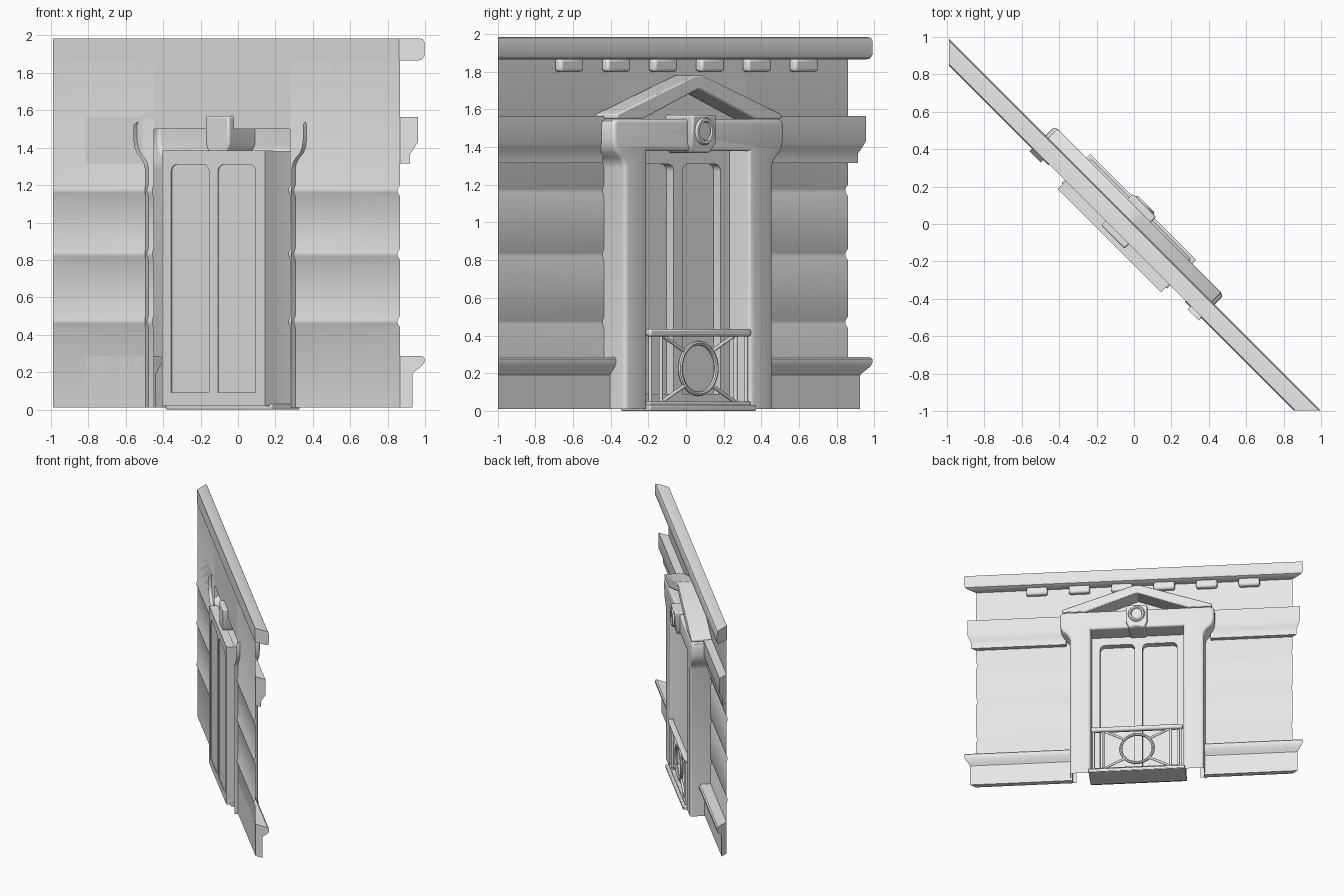
import bpy, bmesh
from math import pi, sin, cos
from mathutils import Matrix, Vector

cube = bpy.data.objects.get("Cube")
if cube:
    bpy.data.objects.remove(cube)

stone = bpy.data.materials.new("pale_stone")
stone.use_nodes = True
stone.diffuse_color = (0.8, 0.8, 0.8, 1)
stone.node_tree.nodes["Principled BSDF"].inputs["Base Color"].default_value = (0.8, 0.8, 0.8, 1)

# Local frame: x along the wall, y outward, z up; the wall stands diagonally
TURN = Matrix.Rotation(-pi / 4, 4, 'Z')
CX = -0.03                      # centre line of the doorway
WALL, HOLE = -0.092, 0.515      # wall plane and half width of its opening
ENDS = ((1, 1.41), (-1, 1.40))  # side and mitre offset of the wall ends
parts = []


def finish(name, bm, bevel=0, segments=2):
    bmesh.ops.recalc_face_normals(bm, faces=bm.faces)
    mesh = bpy.data.meshes.new(name)
    bm.to_mesh(mesh)
    bm.free()
    obj = bpy.data.objects.new(name, mesh)
    bpy.context.collection.objects.link(obj)
    obj.matrix_world = TURN
    mesh.materials.append(stone)
    if bevel:
        mod = obj.modifiers.new("rounded_edges", 'BEVEL')
        mod.width, mod.segments, mod.limit_method = bevel, segments, 'ANGLE'
    parts.append(obj)
    return obj


def prism_mesh(outline, back, front):
    """Extrude an (x, z) outline, measured from the doorway centre, along y."""
    bm = bmesh.new()
    rear = [bm.verts.new((CX + x, back, z)) for x, z in outline]
    face = [bm.verts.new((CX + x, front, z)) for x, z in outline]
    n = len(outline)
    back_cap, front_cap = bm.faces.new(rear[::-1]), bm.faces.new(face)
    for i in range(n):
        j = (i + 1) % n
        bm.faces.new((rear[i], rear[j], face[j], face[i]))
    return bm, back_cap, front_cap


def prism(name, outline, back, front, bevel=0):
    return finish(name, prism_mesh(outline, back, front)[0], bevel)


def box(name, x0, x1, back, front, z0, z1, bevel=0):
    return prism(name, [(x0, z0), (x1, z0), (x1, z1), (x0, z1)], back, front, bevel)


def moulding(name, profile, start, stop, closed=True):
    """Run a (y, z) profile along x between two end rules."""
    bm = bmesh.new()
    a = [bm.verts.new((start(y), y, z)) for y, z in profile]
    b = [bm.verts.new((stop(y), y, z)) for y, z in profile]
    n = len(profile)
    for i in range(n if closed else n - 1):
        j = (i + 1) % n
        bm.faces.new((a[i], a[j], b[j], b[i]))
    if closed:
        bm.faces.new(a)
        bm.faces.new(b)
    return finish(name, bm)


def rod(name, p, q, radius):
    p, q = Vector(p), Vector(q)
    bm = bmesh.new()
    spin = (q - p).to_track_quat('Z', 'Y').to_matrix().to_4x4()
    bmesh.ops.create_cone(bm, cap_ends=True, segments=12, radius1=radius, radius2=radius,
                          depth=(q - p).length, matrix=Matrix.Translation((p + q) / 2) @ spin)
    return finish(name, bm)


def mirrored(half):
    return half + [(-x, z) for x, z in reversed(half)]


# Wall sheet with three shallow grooves, plinth and string course on each side
wall_profile = [(WALL, 0.01)]
for z in (0.47, 0.83, 1.17):
    wall_profile += [(WALL, z - 0.03), (WALL - 0.01, z - 0.01), (WALL - 0.01, z + 0.01), (WALL, z + 0.03)]
wall_profile.append((WALL, 1.98))
plinth = [(WALL, 0.01), (-0.046, 0.01), (-0.046, 0.19), (-0.035, 0.205), (-0.008, 0.235),
          (0, 0.255), (0, 0.275), (-0.01, 0.285), (WALL, 0.285)]
course = [(WALL, 1.315), (-0.055, 1.315), (-0.055, 1.365), (-0.045, 1.385), (-0.025, 1.43),
          (-0.025, 1.565), (WALL, 1.565)]
for s, c in ENDS:
    side = "left" if s > 0 else "right"
    end = lambda y, s=s, c=c: s * (c + y)
    moulding("wall_" + side, wall_profile, lambda y, s=s: CX + s * HOLE, end, closed=False)
    moulding("plinth_" + side, plinth, lambda y, s=s: CX + s * 0.545, end)
    moulding("string_course_" + side, course, lambda y, s=s: CX + s * 0.6, end)
moulding("wall_over_door", [(WALL, 1.5), (WALL, 1.98)],
         lambda y: CX - HOLE, lambda y: CX + HOLE, closed=False)

# Cornice with small blocks beneath
cornice = [(WALL - 0.004, 1.865), (-0.025, 1.865), (-0.008, 1.872), (0, 1.89), (0, 1.965),
           (-0.006, 1.98), (-0.02, 1.985), (WALL - 0.004, 1.985)]
moulding("cornice", cornice, lambda y: -(1.40 + y), lambda y: 1.41 + y)
for i in range(6):
    x = 0.84 - 0.352 * i
    box(f"cornice_block_{i + 1}", x - 0.087, x + 0.087, WALL, -0.04, 1.8, 1.87, 0.015)

# Hollow door surround with flared shoulders
outer = [(0.555, 0.01), (0.555, 1.29), (0.565, 1.32), (0.585, 1.345), (0.615, 1.37), (0.632, 1.4),
         (0.64, 1.44), (0.64, 1.52), (0.632, 1.54), (0.61, 1.55)]
inner = [(0.385, 1.38), (0.385, 0.01)]
bm, back_cap, _ = prism_mesh(mirrored(outer) + [(-x, z) for x, z in reversed(inner)] + inner, -0.12, 0.07)
floor = [f for f in bm.faces if all(v.co.z < 0.02 for v in f.verts)]
bmesh.ops.delete(bm, geom=[back_cap] + floor, context='FACES_ONLY')
for v in bm.verts:
    if v.co.z > 1.535 and v.co.y < 0:
        v.co.y = WALL
rim = [e for e in bm.edges if all(v.co.y > 0.06 and v.co.z > -1 for v in e.verts)
       and not all(v.co.z < 0.02 for v in e.verts)]
bmesh.ops.bevel(bm, geom=rim, offset=0.022, segments=3, affect='EDGES', profile=0.5, clamp_overlap=True)
finish("door_surround", bm)

# Open pediment
prism("pediment", mirrored([(0.42, 1.55), (0.62, 1.55), (0.62, 1.575), (0.03, 1.78)])
      + [(0, 1.71)], WALL, 0.07, 0.008)

# Keystone with a sunken oval
bm, _, front = prism_mesh(mirrored([(0.065, 1.37), (0.088, 1.42), (0.088, 1.57)]), -0.13, 0.11)
for v in front.verts:
    if v.co.z < 1.4:
        v.co.y = 0.085
finish("keystone", bm, 0.01)
bm = bmesh.new()
rings = []
for rx, rz, y in ((0.07, 0.075, 0.108), (0.062, 0.067, 0.122), (0.048, 0.053, 0.122), (0.042, 0.047, 0.112)):
    rings.append([bm.verts.new((CX + rx * cos(a * pi / 12), y, 1.485 + rz * sin(a * pi / 12)))
                  for a in range(24)])
for r, q in zip(rings, rings[1:]):
    for i in range(24):
        bm.faces.new((r[i], r[i - 1], q[i - 1], q[i]))
finish("keystone_oval", bm)

# Door frame: two rounded-top halves, bottom rail and panes
for s in (1, -1):
    side = "left" if s > 0 else "right"
    arch = [(0.0, 0.09), (0.0, 1.385), (0.39, 1.385), (0.39, 0.09), (0.32, 0.09)]
    arch += [(0.28 + 0.04 * cos(a * pi / 8), 1.27 + 0.04 * sin(a * pi / 8)) for a in range(5)]
    arch += [(0.073 - 0.04 * sin(a * pi / 8), 1.27 + 0.04 * cos(a * pi / 8)) for a in range(5)]
    arch += [(0.033, 0.09)]
    prism("door_frame_" + side, [(s * x, z) for x, z in arch], -0.156, -0.09)
    box("door_pane_" + side, s * 0.03, s * 0.33, -0.15, -0.143, 0.08, 1.32)
box("door_bottom_rail", -0.39, 0.39, -0.156, -0.09, 0.02, 0.09)

# Balcony slab and railing
box("balcony_slab", -0.4, 0.4, -0.12, 0.1, 0, 0.03, 0.006)
RY = 0.062
rail_at = lambda x, z: (CX + x, RY, z)
box("balcony_top_rail", -0.38, 0.38, RY - 0.022, RY + 0.022, 0.395, 0.435, 0.012)
box("balcony_bottom_rail", -0.38, 0.38, RY - 0.015, RY + 0.015, 0.025, 0.05, 0.006)
for s in (1, -1):
    side = "left" if s > 0 else "right"
    for label, x in (("outer", 0.36), ("inner", 0.28)):
        rod(f"balcony_{label}_post_{side}", rail_at(s * x, 0.03), rail_at(s * x, 0.41), 0.01)
    for label, t in (("upper", 1), ("lower", -1)):
        rod(f"balcony_{label}_brace_{side}", rail_at(s * 0.1, 0.225 + t * 0.09),
            rail_at(s * 0.28, 0.225 + t * 0.18), 0.01)
bpy.ops.mesh.primitive_torus_add(major_radius=0.135, minor_radius=0.013,
                                 major_segments=32, minor_segments=8)
ring = bpy.context.object
ring.name = "balcony_ring"
ring.data.materials.append(stone)
ring.matrix_world = TURN @ Matrix.Translation(rail_at(0, 0.225)) @ Matrix.Rotation(pi / 2, 4, 'X')
parts.append(ring)

# Smooth shading with sharp creases
bpy.ops.object.select_all(action='DESELECT')
for obj in parts:
    obj.select_set(True)
bpy.context.view_layer.objects.active = ring
bpy.ops.object.shade_smooth_by_angle(angle=pi / 5)
